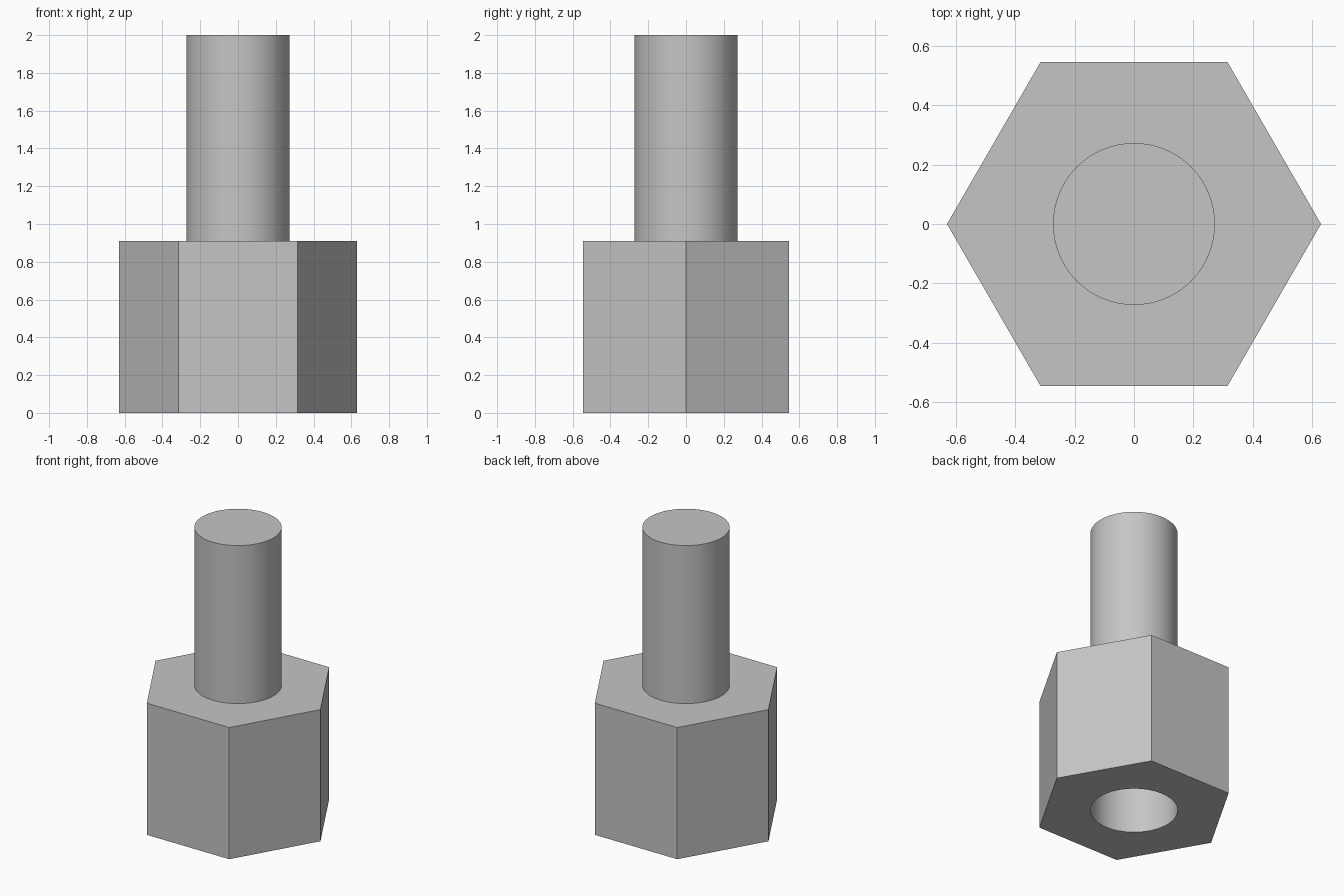
import bpy
import math

if "Cube" in bpy.data.objects:
    bpy.data.objects.remove(bpy.data.objects["Cube"], do_unlink=True)

UNIT = 2 / 11            # total height is eleven units
BODY_H = 5 * UNIT
FLATS = 6 * UNIT         # width across the flats
BORE_R = 1.5 * UNIT
BORE_DEPTH = 4 * UNIT

metal = bpy.data.materials.new("grey metal")
metal.use_nodes = True
colour = (0.56, 0.56, 0.56, 1)
metal.diffuse_color = colour
metal.node_tree.nodes["Principled BSDF"].inputs["Base Color"].default_value = colour


def prism(name, sides, radius, z0, z1, turn=0.0):
    """Upright prism or cylinder between two heights."""
    bpy.ops.mesh.primitive_cylinder_add(
        vertices=sides, radius=radius, depth=z1 - z0,
        location=(0, 0, (z0 + z1) / 2), rotation=(0, 0, turn))
    obj = bpy.context.object
    obj.name = name
    obj.data.materials.append(metal)
    return obj


def combine(target, tool, operation):
    """Apply a boolean and discard the tool object."""
    tool.hide_render = True
    mod = target.modifiers.new(operation.title(), 'BOOLEAN')
    mod.object, mod.operation, mod.solver = tool, operation, 'EXACT'
    bpy.context.view_layer.objects.active = target
    bpy.ops.object.modifier_apply(modifier=mod.name)
    bpy.data.objects.remove(tool, do_unlink=True)


# Hexagonal body with corners on the x axis
standoff = prism("hex_standoff", 6, FLATS / math.sqrt(3), 0, BODY_H, math.pi / 6)

# Blind bore in the underside
combine(standoff, prism("bore_cutter", 64, BORE_R, -UNIT, BORE_DEPTH), 'DIFFERENCE')

# Stud rising from the body, rooted in the solid top
combine(standoff, prism("stud", 64, BORE_R, BODY_H - UNIT / 2, 2), 'UNION')

# Smooth the round walls, keep hard edges sharp
bpy.ops.object.select_all(action='DESELECT')
standoff.select_set(True)
bpy.context.view_layer.objects.active = standoff
bpy.ops.object.shade_smooth_by_angle(angle=math.radians(30))
